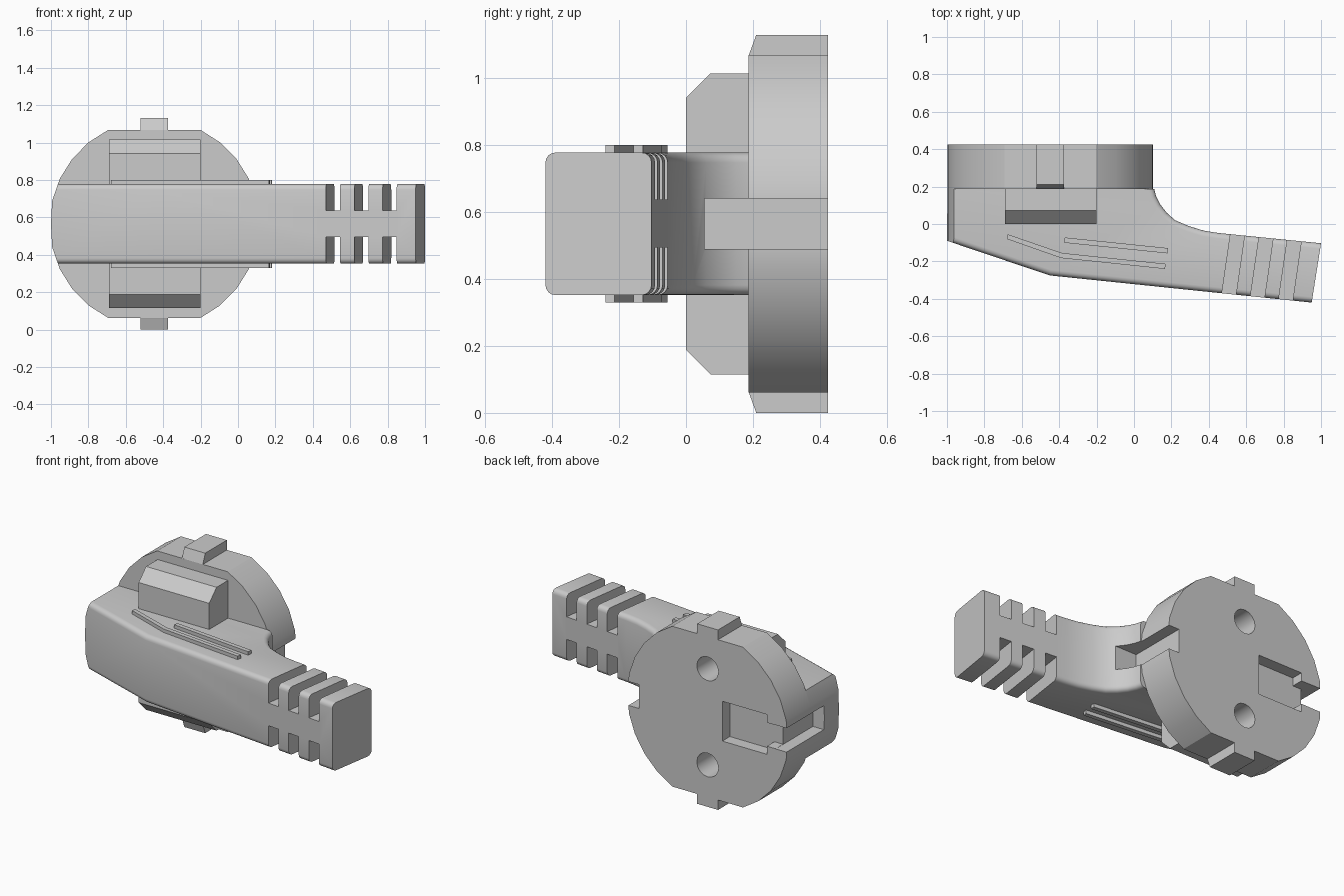
import bpy, bmesh, math
from mathutils import Vector

if "Cube" in bpy.data.objects:
    bpy.data.objects.remove(bpy.data.objects["Cube"])

CX, CZ, R = -0.4475, 0.565, 0.56      # disc centre and radius
BACK, SEAM = 0.425, 0.187             # disc face and disc/body joint


def prism(name, pts, axis, a, b, bevel=None):
    """Extrude a 2D outline along an axis from a to b."""
    place = {'x': lambda u, v, w: (w, u, v),
             'y': lambda u, v, w: (u, w, v),
             'z': lambda u, v, w: (u, v, w)}[axis]
    bm = bmesh.new()
    lo = [bm.verts.new(place(u, v, a)) for u, v in pts]
    hi = [bm.verts.new(place(u, v, b)) for u, v in pts]
    bm.faces.new(lo)
    bm.faces.new(hi)
    n = len(pts)
    for i in range(n):
        j = (i + 1) % n
        bm.faces.new((lo[i], lo[j], hi[j], hi[i]))
    bmesh.ops.recalc_face_normals(bm, faces=bm.faces)
    if bevel:
        width, pick = bevel
        edges = [e for e in bm.edges if pick(e.verts[0].co, e.verts[1].co)]
        bmesh.ops.bevel(bm, geom=edges, offset=width, segments=4,
                        profile=0.5, affect='EDGES')
    me = bpy.data.meshes.new(name)
    bm.to_mesh(me)
    bm.free()
    ob = bpy.data.objects.new(name, me)
    bpy.context.collection.objects.link(ob)
    return ob


def box(name, x0, x1, y0, y1, z0, z1):
    return prism(name, [(x0, y0), (x1, y0), (x1, y1), (x0, y1)], 'z', z0, z1)


def apply_booleans(ob, ops):
    for cutter, op in ops:
        m = ob.modifiers.new(cutter.name, 'BOOLEAN')
        m.operation, m.solver, m.object = op, 'EXACT', cutter
    bpy.context.view_layer.objects.active = ob
    for m in list(ob.modifiers):
        with bpy.context.temp_override(object=ob, active_object=ob):
            bpy.ops.object.modifier_apply(modifier=m.name)


def smooth(ob):
    bpy.ops.object.select_all(action='DESELECT')
    ob.select_set(True)
    bpy.context.view_layer.objects.active = ob
    bpy.ops.object.shade_smooth_by_angle(angle=math.radians(30))


# Disc outline: circle of short sides with flat top and bottom
right = [(R * math.cos(math.radians(12.8 * k)), R * math.sin(math.radians(12.8 * k)))
         for k in range(-5, 6)]
rim = [(min(CX + u, 0.108), CZ + v) for u, v in right]
rim += [(max(CX - u, -1.0), CZ + v) for u, v in reversed(right)]
disc = prism("plug_face_disc", rim, 'y', SEAM, BACK)

# Body and angled handle
outline = [(-1.1, SEAM), (-1.1, -0.056), (-0.45, -0.275), (0.95, -0.42),
           (1.0, -0.103), (0.45, -0.048), (0.37, -0.035), (0.29, -0.01),
           (0.22, 0.02), (0.175, 0.06), (0.14, 0.105), (0.118, 0.15), (0.108, SEAM)]


def long_edge(p, q):
    same_z = abs(p.z - q.z) < 1e-4
    at_joint = p.y > SEAM - 1e-3 and q.y > SEAM - 1e-3
    at_end = p.x > 0.94 and q.x > 0.94
    at_left = p.x < -1.09 and q.x < -1.09
    return same_z and not (at_joint or at_end or at_left)


body = prism("plug_body", outline, 'z', 0.352, 0.778, (0.03, long_edge))

# Cutters: rounded left end, key slots, socket pocket, pin holes, strain grooves
end_shape = prism("end_cutter", [(1.3, -0.1), (1.3, 1.3)] + [(-0.69, 1.3)]
                  + rim[11:] + [(-0.69, -0.1)], 'y', -0.6, 0.4)
slots = [box("slot_right", 0.03, 0.4, 0.055, 0.6, 0.49, 0.64),
         box("slot_left", -1.2, -0.92, 0.055, 0.6, 0.49, 0.64)]
pocket = box("pocket_cutter", -0.86, -0.55, 0.35, 0.6, 0.44, 0.69)
channel = box("channel_cutter", -1.2, -0.7, 0.351, 0.6, 0.491, 0.639)


def hole(name, z):
    pts = [(CX + 0.075 * math.cos(t), z + 0.075 * math.sin(t))
           for t in [math.tau * i / 16 for i in range(16)]]
    return prism(name, pts, 'y', 0.1, 0.6)


holes = [hole("hole_low", CZ - 0.302), hole("hole_high", CZ + 0.302)]
grooves = []
for x in (0.515, 0.67, 0.823):
    quad = [(x + 0.016, 0.05), (x - 0.064, -0.5), (x + 0.012, -0.5), (x + 0.092, 0.05)]
    for z0, z1 in ((0.2, 0.495), (0.637, 0.95)):
        grooves.append(prism("groove_cutter", quad, 'z', z0, z1))

apply_booleans(disc, [(c, 'DIFFERENCE') for c in slots + [pocket, channel] + holes])
apply_booleans(body, [(end_shape, 'INTERSECT')]
               + [(c, 'DIFFERENCE') for c in slots + grooves])
smooth(disc)
smooth(body)

# Stepped side blocks behind the disc
block_section = [(0.0, 0.188), (0.073, 0.115), (SEAM, 0.115),
                 (SEAM, 1.015), (0.073, 1.015), (0.0, 0.942)]
blocks = prism("side_blocks", block_section, 'x', -0.69, -0.20)
apply_booleans(blocks, [(h, 'DIFFERENCE') for h in holes])

# Guide tabs at top and bottom of the disc
tab = [(SEAM, 1.068), (SEAM + 0.001, 1.07), (0.21, 1.13), (BACK, 1.13), (BACK, 1.068)]
prism("top_tab", tab, 'x', -0.52, -0.375)
prism("bottom_tab", [(y, 2 * CZ - z) for y, z in tab], 'x', -0.52, -0.375)

# Raised grip ribs on both flat sides
short_rib = [(-0.37, -0.072), (-0.373, -0.1), (0.18, -0.157), (0.183, -0.129)]
bent_rib = [(-0.675, -0.055), (-0.68, -0.08), (-0.39, -0.182),
            (0.165, -0.24), (0.17, -0.213), (-0.385, -0.155)]
for label, pts in (("short_rib", short_rib), ("bent_rib", bent_rib)):
    prism(label + "_top", pts, 'z', 0.75, 0.80)
    prism(label + "_bottom", pts, 'z', 0.33, 0.38)

for cutter in slots + holes + grooves + [pocket, channel, end_shape]:
    bpy.data.objects.remove(cutter, do_unlink=True)
